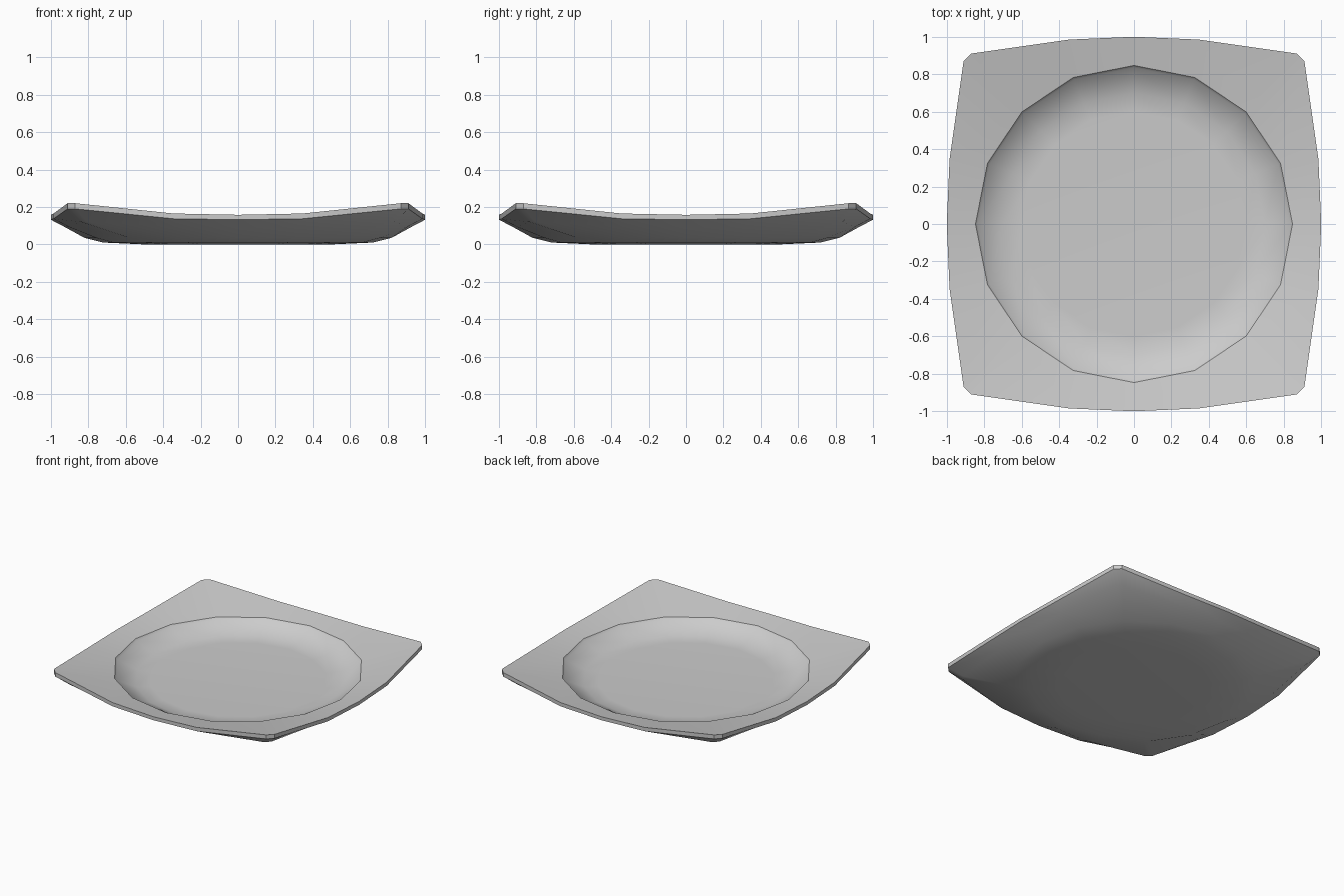
import bpy, bmesh, math

if "Cube" in bpy.data.objects:
    bpy.data.objects.remove(bpy.data.objects["Cube"], do_unlink=True)

# Single ceramic colour
grey = bpy.data.materials.new("light_grey_ceramic")
grey.use_nodes = True
colour = (0.6, 0.6, 0.6, 1)
grey.diffuse_color = colour
grey.node_tree.nodes["Principled BSDF"].inputs["Base Color"].default_value = colour

# One quarter of each outline: middle, shoulder, two corner points, shoulder
SQUARE = [(1, 0), (0.985, 0.345), (0.91, 0.87), (0.87, 0.91), (0.345, 0.985)]
ROUND = [(math.cos(math.radians(a)), math.sin(math.radians(a)))
         for a in (0, 22.5, 45, 45, 67.5)]


def ring(bm, shape, size, mid, shoulder=None, corner=None):
    """Closed loop of vertices, with heights at middle, shoulder and corner."""
    shoulder = mid if shoulder is None else shoulder
    corner = mid if corner is None else corner
    heights = (mid, shoulder, corner, corner, shoulder)
    verts = []
    for turn in range(4):
        c, s = ((1, 0), (0, 1), (-1, 0), (0, -1))[turn]
        for (x, y), z in zip(shape, heights):
            verts.append(bm.verts.new((size * (x * c - y * s),
                                       size * (x * s + y * c), z)))
    return verts


# Plate: rings from the inner floor, over the rim, to the foot underneath
bm = bmesh.new()
rings = [
    ring(bm, ROUND, 0.60, 0.050),
    ring(bm, ROUND, 0.70, 0.055),                 # floor edge
    ring(bm, ROUND, 0.835, 0.115),                # well wall
    ring(bm, ROUND, 0.847, 0.130),                # small step
    ring(bm, SQUARE, 1.0, 0.158, 0.165, 0.22),    # rim top
    ring(bm, SQUARE, 1.0, 0.132, 0.137, 0.19),    # rim bottom
    ring(bm, SQUARE, 0.92, 0.090, 0.095, 0.12),   # underside ridge
    ring(bm, ROUND, 0.82, 0.035),
    ring(bm, ROUND, 0.72, 0.010),
    ring(bm, ROUND, 0.50, 0.0),                   # foot
]
for a, b in zip(rings, rings[1:]):
    for i in range(len(a)):
        j = (i + 1) % len(a)
        bm.faces.new((a[i], b[i], b[j], a[j]))
bm.faces.new(rings[0])
bm.faces.new(rings[-1])
bmesh.ops.remove_doubles(bm, verts=bm.verts, dist=0.0005)
bmesh.ops.recalc_face_normals(bm, faces=bm.faces)

mesh = bpy.data.meshes.new("plate")
bm.to_mesh(mesh)
bm.free()
mesh.materials.append(grey)
plate = bpy.data.objects.new("plate", mesh)
bpy.context.collection.objects.link(plate)

bpy.ops.object.select_all(action="DESELECT")
plate.select_set(True)
bpy.context.view_layer.objects.active = plate
bpy.ops.object.shade_smooth_by_angle(angle=math.radians(32))
